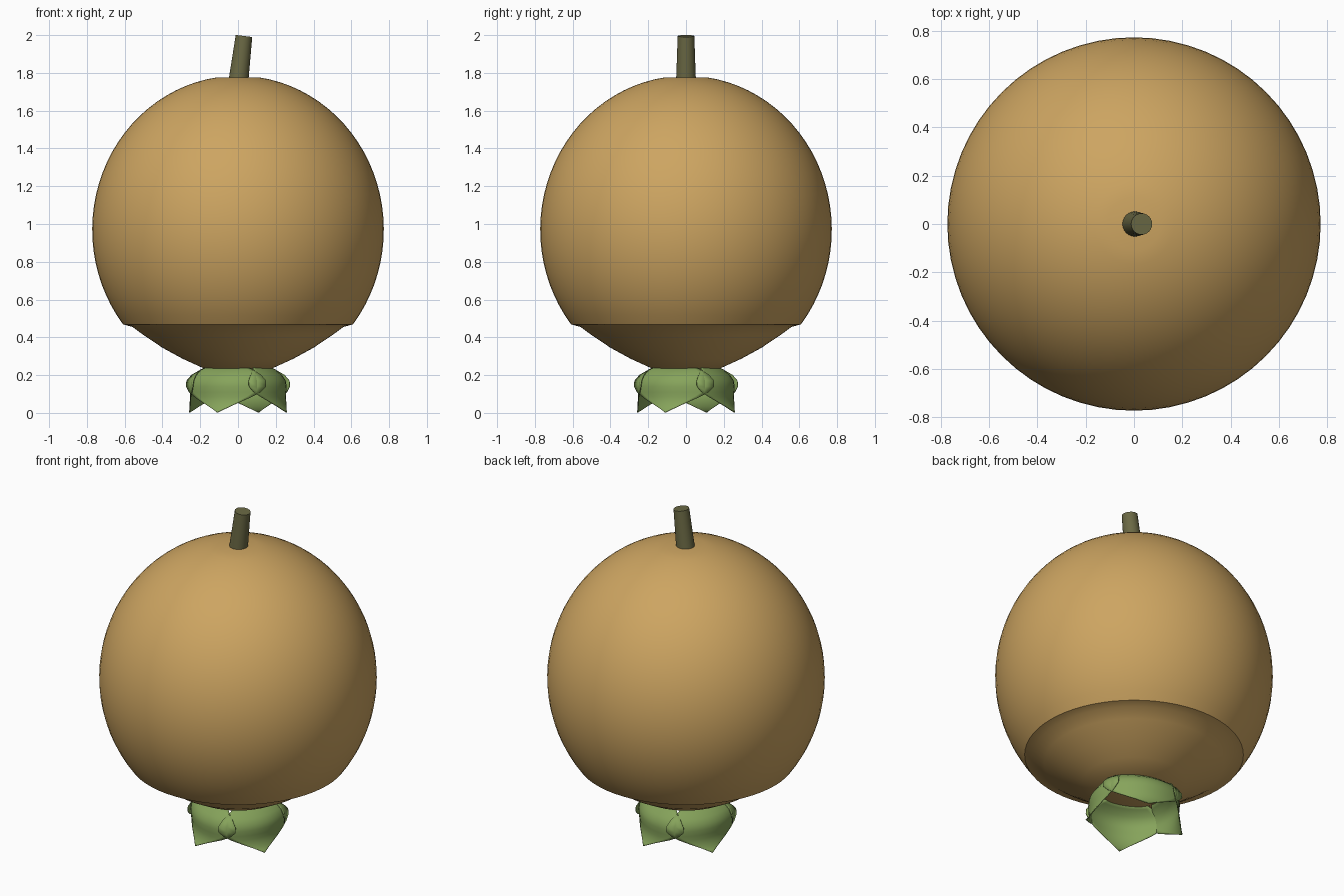
import bpy, bmesh, math
from mathutils import Vector, Matrix

cube = bpy.data.objects.get("Cube")
if cube:
    bpy.data.objects.remove(cube, do_unlink=True)


def material(name, rgb):
    m = bpy.data.materials.new(name)
    m.use_nodes = True
    m.diffuse_color = (*rgb, 1)
    bsdf = next(n for n in m.node_tree.nodes if n.type == 'BSDF_PRINCIPLED')
    bsdf.inputs["Base Color"].default_value = (*rgb, 1)
    bsdf.inputs["Roughness"].default_value = 0.8
    return m


skin_brown = material("skin_brown", (0.61, 0.375, 0.12))
leaf_green = material("leaf_green", (0.24, 0.37, 0.105))
stem_olive = material("stem_olive", (0.145, 0.14, 0.058))


def finish(bm, name, mat, angle):
    mesh = bpy.data.meshes.new(name)
    bm.to_mesh(mesh)
    bm.free()
    mesh.materials.append(mat)
    obj = bpy.data.objects.new(name, mesh)
    bpy.context.collection.objects.link(obj)
    bpy.ops.object.select_all(action='DESELECT')
    obj.select_set(True)
    bpy.context.view_layer.objects.active = obj
    bpy.ops.object.shade_smooth_by_angle(angle=math.radians(angle))
    return obj


def loft(bm, rings, closed=True):
    """Bridge successive rows of points with quads."""
    rows = [[bm.verts.new(p) for p in ring] for ring in rings]
    for a, b in zip(rows, rows[1:]):
        n = len(a)
        for i in range(n if closed else n - 1):
            j = (i + 1) % n
            bm.faces.new((a[i], a[j], b[j], b[i]))
    return rows


def circle(r, z, n):
    return [Vector((r * math.cos(math.tau * i / n), r * math.sin(math.tau * i / n), z))
            for i in range(n)]


# Fruit body: tapered cone underneath, ellipsoid above, small flat on top
profile = [(0.18, 0.235), (0.29, 0.285), (0.4, 0.345), (0.5, 0.412), (0.56, 0.456)]
for k in range(29):
    a = math.radians(-38 + k * 4.28)
    profile.append((0.772 * math.cos(a), 0.97 + 0.815 * math.sin(a)))
bm = bmesh.new()
rows = loft(bm, [circle(r, z, 64) for r, z in profile])
bm.faces.new(rows[0][::-1])
bm.faces.new(rows[-1])
finish(bm, "fruit_body", skin_brown, 28)

# Stem: slightly tapered, leaning to one side with a tilted cut
bm = bmesh.new()
lean = Matrix.Rotation(math.radians(7), 4, 'Y')
rings = [[lean @ p + Vector((0.004, 0, 1.77)) for p in circle(r, z, 24)]
         for r, z in ((0.052, 0), (0.048, 0.11), (0.044, 0.227))]
rows = loft(bm, rings)
bm.faces.new(rows[0][::-1])
bm.faces.new(rows[-1])
finish(bm, "stem", stem_olive, 30)

# Sepals: four cupped, pointed leaves that overlap at their sides
# rows: height, distance from the axis, half width
sepal_rows = [(0.245, 0.155, 0.11), (0.228, 0.188, 0.15), (0.2, 0.225, 0.2),
              (0.17, 0.246, 0.228), (0.14, 0.251, 0.23), (0.11, 0.249, 0.205),
              (0.085, 0.247, 0.165), (0.06, 0.249, 0.115), (0.035, 0.257, 0.063),
              (0.015, 0.268, 0.025), (0.003, 0.28, 0.002)]
COLS = 12
for k in range(4):
    bm = bmesh.new()
    turn = Matrix.Rotation(math.radians(-23 + 90 * k), 4, 'Z')
    rings = []
    for z, d, w in sepal_rows:
        us = [w * (2 * i / COLS - 1) for i in range(COLS + 1)]
        rings.append([turn @ Vector((u, -(d - 1.7 * u * u), z)) for u in us])
    loft(bm, rings, closed=False)
    bmesh.ops.recalc_face_normals(bm, faces=bm.faces)
    sepal = finish(bm, f"sepal_{k + 1}", leaf_green, 50)
    thick = sepal.modifiers.new("thickness", 'SOLIDIFY')
    thick.thickness = 0.004
    thick.offset = 0
